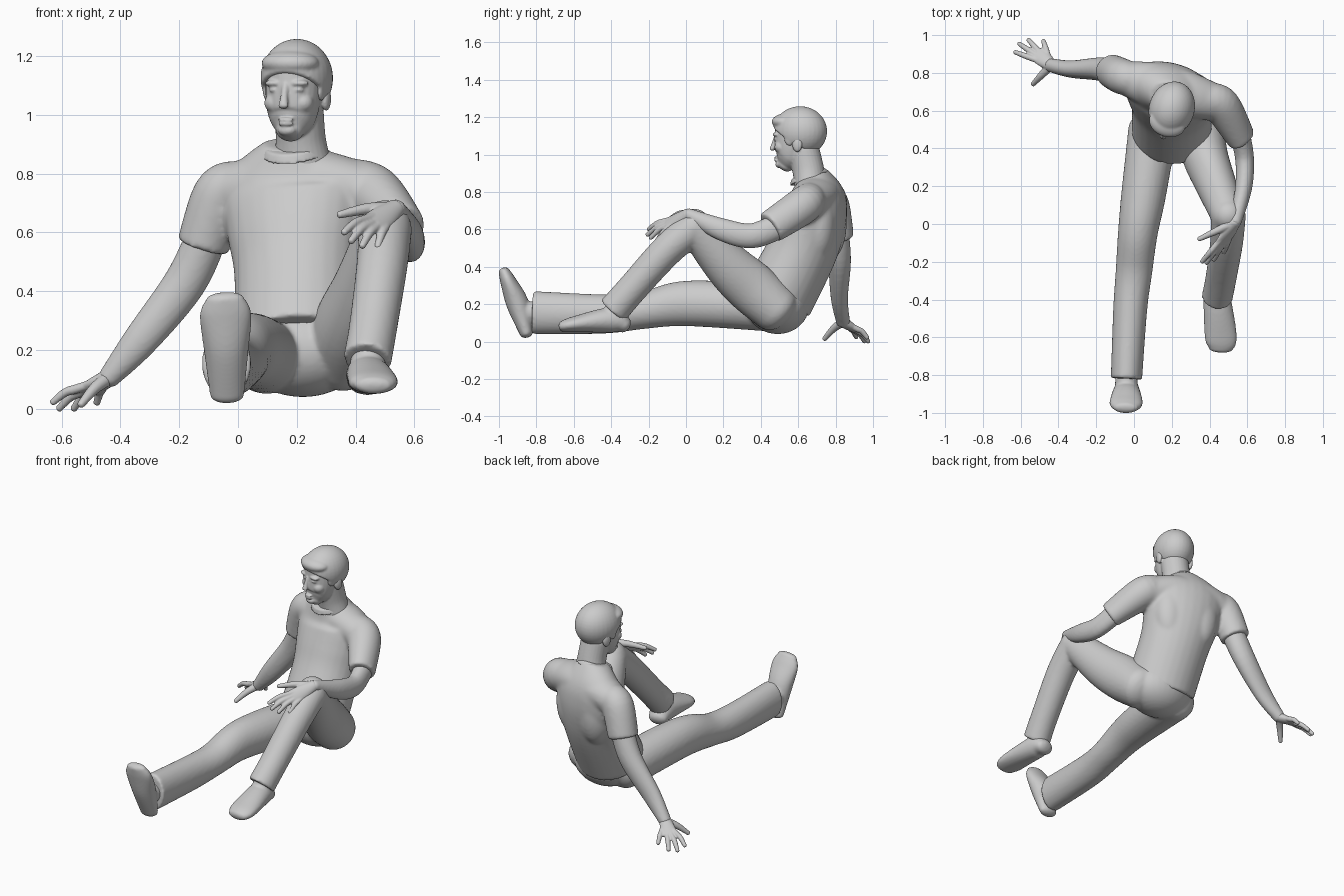
import bpy, bmesh, math
from mathutils import Vector, Matrix

cube = bpy.data.objects.get("Cube")
if cube:
    bpy.data.objects.remove(cube, do_unlink=True)

colour = (.6, .6, .6, 1)
grey = bpy.data.materials.new("plain grey")
grey.use_nodes = True
grey.diffuse_color = colour
grey.node_tree.nodes["Principled BSDF"].inputs["Base Color"].default_value = colour

ACROSS, ALONG, UP = Matrix.Identity(3)
TURN = Matrix.Rotation(-.3, 4, "Z")
SHOULDER_LINE = TURN.to_3x3() @ ACROSS


def smooth_path(points, steps=6):
    """Catmull-Rom curve through the stations of a path."""
    padded = [points[0], *points, points[-1]]
    path = []
    for i in range(len(points) - 1):
        for k in range(steps):
            t = k / steps
            path.append([b + t * (c - a + t * (2 * a - 5 * b + 4 * c - d + t * (3 * b - a - 3 * c + d))) / 2
                         for a, b, c, d in zip(*padded[i:i + 4])])
    return path + [points[-1]]


def loft(bm, points, side=ACROSS, domed_start=True, domed_end=True, segments=28):
    """Tube through stations (x, y, z, half width); depth equals width unless given."""
    stations = smooth_path([(*p, p[3])[:5] for p in points])
    centres = [Vector(s[:3]) for s in stations]
    rings = []
    for i, (centre, station) in enumerate(zip(centres, stations)):
        ahead = centres[min(i + 1, len(centres) - 1)]
        behind = centres[max(i - 1, 0)]
        rings.append((centre, (ahead - behind).normalized(), station[3], station[4]))

    def dome(ring, direction):
        centre, tangent, width, depth = ring
        height = direction * min(width, depth) * .7
        angles = [math.pi * k / 10 for k in range(1, 5)]
        return [(centre + tangent * height * math.sin(a), tangent, width * math.cos(a), depth * math.cos(a))
                for a in angles]

    first, last = rings[0], rings[-1]
    if domed_start:
        rings = dome(first, -1)[::-1] + rings
    if domed_end:
        rings = rings + dome(last, 1)
    loops = []
    for centre, tangent, width, depth in rings:
        a = (side - tangent * side.dot(tangent)).normalized()
        b = tangent.cross(a)
        turns = [math.tau * j / segments for j in range(segments)]
        loops.append([bm.verts.new(centre + a * width * math.cos(q) + b * depth * math.sin(q)) for q in turns])
    for low, high in zip(loops, loops[1:]):
        for j in range(segments):
            bm.faces.new((low[j], low[j - 1], high[j - 1], high[j]))
    bm.faces.new(loops[0])
    bm.faces.new(loops[-1][::-1])


def ball(bm, centre, size):
    matrix = Matrix.Translation(centre) @ Matrix.Diagonal((*size, 1))
    bmesh.ops.create_uvsphere(bm, u_segments=32, v_segments=20, radius=1, matrix=matrix)


def finish(name, bm, voxel=.008, softness=5, matrix=Matrix.Identity(4)):
    """Fuse the shells of one part into a single smooth skin."""
    bm.transform(matrix)
    bmesh.ops.recalc_face_normals(bm, faces=bm.faces)
    mesh = bpy.data.meshes.new(name)
    bm.to_mesh(mesh)
    bm.free()
    mesh.materials.append(grey)
    part = bpy.data.objects.new(name, mesh)
    bpy.context.collection.objects.link(part)
    fuse = part.modifiers.new("fuse", "REMESH")
    fuse.mode, fuse.voxel_size, fuse.use_smooth_shade = "VOXEL", voxel, True
    soften = part.modifiers.new("soften", "SMOOTH")
    soften.factor, soften.iterations = .5, softness


def hand(name, wrist, index_tip, little_tip, thumb_tip, reach):
    """Palm, four fingers fanned between the outer two tips, and a thumb."""
    bm = bmesh.new()
    wrist, index_tip, little_tip, thumb_tip = map(Vector, (wrist, index_tip, little_tip, thumb_tip))
    spread = (little_tip - index_tip).normalized()
    forward = (index_tip.lerp(little_tip, .5) - wrist).normalized()
    knuckle_row = []
    for finger in range(4):
        t = finger / 3
        tip = index_tip.lerp(little_tip, t) + forward * reach * math.sin(math.pi * t)
        knuckle = wrist.lerp(tip, .55) + UP * .01
        joint = knuckle.lerp(tip, .5) + UP * .01
        knuckle_row.append(knuckle)
        loft(bm, [(*wrist, .014), (*knuckle, .016), (*joint, .015), (*tip, .012)], spread, segments=12)
    palm_end = sum(knuckle_row, Vector()) / 4
    loft(bm, [(*wrist, .034, .03), (*wrist.lerp(palm_end, .5), .044, .024), (*palm_end, .048, .016)], spread)
    thumb_joint = wrist.lerp(thumb_tip, .5) + UP * .01
    loft(bm, [(*wrist, .025), (*thumb_joint, .02), (*thumb_tip, .013)], spread, segments=12)
    finish(name, bm, voxel=.0045, softness=3)


# Trousers: pelvis, stretched right leg, bent left leg
bm = bmesh.new()
knee = (.5, .045, .612)
ball(bm, (.22, .49, .195), (.21, .17, .155))
loft(bm, [(.1, .5, .175, .13, .125), (.05, .15, .2, .118, .125), (.02, -.05, .2, .105, .118),
          (0, -.25, .162, .097), (-.02, -.45, .147, .09, .105), (-.04, -.82, .155, .083, .115)], domed_end=False)
loft(bm, [(.35, .48, .175, .13), (.38, .35, .29, .12, .14), (.43, .22, .41, .108, .125), (*knee, .092)])
loft(bm, [(*knee, .092), (.49, -.1, .49, .087), (.46, -.29, .28, .082), (.44, -.39, .165, .082, .085)],
     domed_end=False)
ball(bm, knee, (.09, .09, .098))
finish("trousers", bm, voxel=.01)

# Shoes, from heel to toe, with the ankle inside the cuff
bm = bmesh.new()
loft(bm, [(-.037, -.853, .045, .058, .036), (-.04, -.9, .2, .076, .06),
          (-.042, -.95, .32, .088, .043), (-.045, -.973, .375, .065, .03)])
loft(bm, [(-.04, -.78, .15, .06), (-.04, -.88, .16, .06)])
finish("right_shoe", bm)
bm = bmesh.new()
loft(bm, [(.43, -.33, .09, .06, .045), (.44, -.4, .115, .073, .068),
          (.46, -.6, .092, .085, .042), (.46, -.66, .08, .065, .03)])
loft(bm, [(.445, -.36, .2, .06), (.44, -.4, .12, .06)])
finish("left_shoe", bm)

# Shirt: torso leaning back, a yoke over the turned shoulders, two short sleeves
bm = bmesh.new()
loft(bm, [(.2, .485, .225, .215, .195), (.2, .61, .46, .215, .185), (.195, .665, .6, .235, .177),
          (.19, .695, .71, .25, .16), (.185, .7, .79, .23, .135), (.185, .67, .9, .1, .085)],
     SHOULDER_LINE, domed_start=False, domed_end=False)
loft(bm, [(-.05, .775, .735, .09), (.08, .74, .765, .12, .1), (.19, .71, .78, .125, .1),
          (.3, .68, .775, .12, .1), (.45, .635, .73, .095)], ALONG)
loft(bm, [(0, .76, .76, .085), (-.06, .78, .725, .095), (-.12, .81, .55, .09)], ALONG, domed_end=False)
loft(bm, [(.38, .66, .77, .085), (.46, .63, .73, .1), (.57, .45, .61, .073, .09)],
     SHOULDER_LINE, domed_end=False)
for side in (-1, 1):  # broad, shallow back muscles
    ball(bm, Vector((.21, .73, .63)) + SHOULDER_LINE * side * .1, (.11, .1, .2))
finish("shirt", bm, voxel=.01, softness=12)

# Collar band
bm = bmesh.new()
lean = Matrix.Translation((.187, .657, .883)) @ TURN @ Matrix.Rotation(.35, 4, "X")
bmesh.ops.create_cone(bm, cap_ends=True, segments=40, radius1=.112, radius2=.095, depth=.03, matrix=lean)
finish("collar", bm, voxel=.006)

# Right arm propped on the ground
bm = bmesh.new()
wrist = (-.44, .84, .105)
loft(bm, [(-.1, .8, .6, .07), (-.18, .82, .43, .062, .072), (-.33, .82, .235, .046, .06), (*wrist, .037)], ALONG)
finish("right_arm", bm)
hand("right_hand", wrist, index_tip=(-.63, .91, .022), little_tip=(-.48, .97, .02),
     thumb_tip=(-.535, .74, .014), reach=.05)

# Left arm resting over the knee
bm = bmesh.new()
wrist = (.535, .01, .68)
loft(bm, [(.555, .5, .62, .055, .07), (.585, .35, .565, .05, .067), (.58, .19, .6, .045, .06), (*wrist, .034)])
finish("left_arm", bm)
hand("left_hand", wrist, index_tip=(.36, -.2, .6), little_tip=(.475, -.15, .55),
     thumb_tip=(.345, -.08, .66), reach=.035)

# Head, turned the same way as the shoulders
head_place = Matrix.Translation((.2, .61, 0)) @ TURN
bm = bmesh.new()
ball(bm, (0, 0, 1.115), (.107, .13, .125))
loft(bm, [(0, -.083, .945, .047, .045), (0, -.067, .97, .07, .07), (0, -.053, 1, .084, .088),
          (0, -.04, 1.06, .094, .1), (0, -.02, 1.16, .098, .115)])
loft(bm, [(0, .06, .84, .1, .085), (0, .045, .92, .085), (0, .02, 1.02, .085)])
loft(bm, [(0, -.132, 1.1, .012), (0, -.145, 1.06, .013), (0, -.156, 1.03, .018, .014)], segments=16)
ball(bm, (0, -.112, .947), (.032, .024, .02))
for lip_height in (.969, .984):
    ball(bm, (0, -.13, lip_height), (.028, .014, .007))
for side in (-1, 1):  # brow, eye, cheek, ear
    ball(bm, (side * .042, -.117, 1.107), (.036, .022, .012))
    ball(bm, (side * .042, -.116, 1.084), (.02, .018, .009))
    ball(bm, (side * .05, -.09, 1.04), (.036, .036, .034))
    ball(bm, (side * .1, .015, 1.055), (.015, .028, .042))
finish("head", bm, voxel=.005, softness=4, matrix=head_place)

# Hair: a cap cut along the hairline, with a fringe and sideburns
bm = bmesh.new()
ball(bm, (0, 0, 1.124), (.121, .147, .134))
everything = bm.verts[:] + bm.edges[:] + bm.faces[:]
cut = bmesh.ops.bisect_plane(bm, geom=everything, plane_co=(0, -.14, 1.145), plane_no=(0, .5, .8), clear_inner=True)
rim = [item for item in cut["geom_cut"] if isinstance(item, bmesh.types.BMEdge)]
bmesh.ops.edgeloop_fill(bm, edges=rim)
ball(bm, (0, -.075, 1.175), (.1, .078, .045))
for side in (-1, 1):
    ball(bm, (side * .096, -.03, 1.09), (.014, .03, .045))
finish("hair", bm, voxel=.006, softness=7, matrix=head_place)
